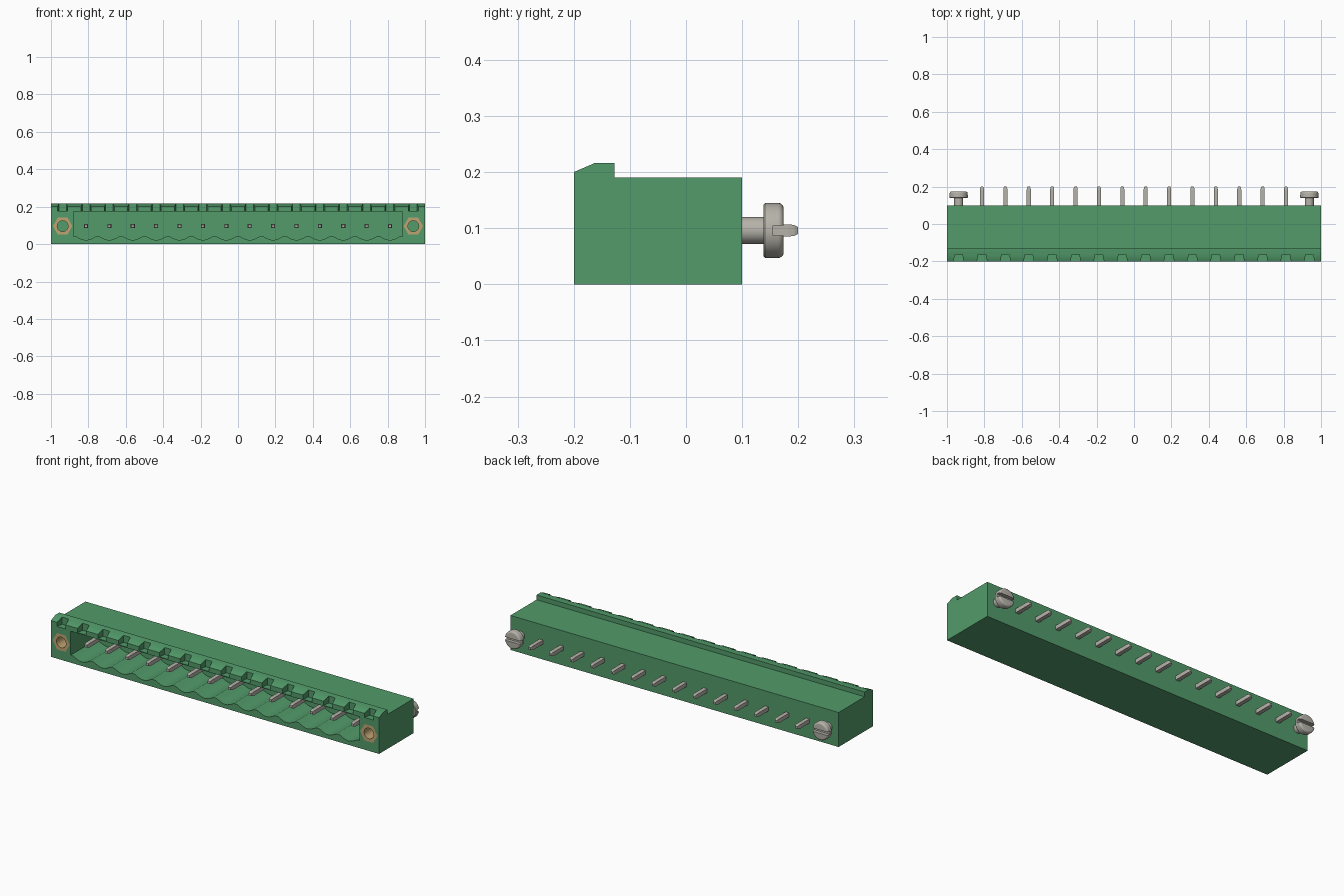
import bpy, bmesh, math

cube = bpy.data.objects.get("Cube")
if cube:
    bpy.data.objects.remove(cube, do_unlink=True)


def material(name, rgb, metallic=0.0):
    m = bpy.data.materials.new(name)
    m.use_nodes = True
    m.diffuse_color = (*rgb, 1)
    m.node_tree.nodes["Principled BSDF"].inputs["Base Color"].default_value = (*rgb, 1)
    return m


GREEN = material("green plastic", (0.084, 0.328, 0.144))
STEEL = material("tinned metal", (0.47, 0.45, 0.40))
BRASS = material("brass", (0.52, 0.37, 0.17))

PITCH = 0.125
AXIS_Z = 0.096
FLANGE_X = 7.5 * PITCH
PIN_XS = [(i - 6.5) * PITCH for i in range(14)]
NOTCH_XS = [-FLANGE_X] + PIN_XS + [FLANGE_X]


def finish(bm, name, mat):
    bmesh.ops.recalc_face_normals(bm, faces=bm.faces)
    mesh = bpy.data.meshes.new(name)
    bm.to_mesh(mesh)
    bm.free()
    mesh.materials.append(mat)
    ob = bpy.data.objects.new(name, mesh)
    bpy.context.collection.objects.link(ob)
    return ob


def prism(bm, points, push):
    """Extrude a closed outline of 3D points along a vector."""
    face = bm.faces.new([bm.verts.new(p) for p in points])
    out = bmesh.ops.extrude_face_region(bm, geom=[face])
    moved = [v for v in out["geom"] if isinstance(v, bmesh.types.BMVert)]
    bmesh.ops.translate(bm, verts=moved, vec=push)


def lathe(bm, profile, sides, x, phase=0.0):
    """Closed solid around the y direction from (radius, y) pairs."""
    rings = []
    for r, y in profile:
        angles = [phase + math.tau * i / sides for i in range(sides)]
        rings.append([bm.verts.new((x + r * math.cos(a), y, AXIS_Z + r * math.sin(a)))
                      for a in angles])
    for lo, hi in zip(rings, rings[1:]):
        for i in range(sides):
            j = (i + 1) % sides
            bm.faces.new((lo[i], lo[j], hi[j], hi[i]))
    bm.faces.new(rings[0])
    bm.faces.new(rings[-1])


def cut(ob, bm, mat):
    """Subtract a temporary solid and bake the result."""
    tool = finish(bm, "cutter", mat)
    tool.hide_render = True
    mod = ob.modifiers.new("cut", "BOOLEAN")
    mod.operation, mod.solver, mod.object = "DIFFERENCE", "EXACT", tool
    deps = bpy.context.evaluated_depsgraph_get()
    baked = bpy.data.meshes.new_from_object(ob.evaluated_get(deps))
    ob.modifiers.clear()
    ob.data = baked
    bpy.data.objects.remove(tool, do_unlink=True)


def smooth(ob, degrees=35):
    bpy.ops.object.select_all(action="DESELECT")
    ob.select_set(True)
    bpy.context.view_layer.objects.active = ob
    bpy.ops.object.shade_smooth_by_angle(angle=math.radians(degrees))


# Housing with raised front lip
bm = bmesh.new()
side = [(-0.2, 0), (0.1, 0), (0.1, 0.19), (-0.127, 0.19),
        (-0.127, 0.216), (-0.163, 0.216), (-0.2, 0.2)]
prism(bm, [(-1, y, z) for y, z in side], (2, 0, 0))
housing = finish(bm, "housing", GREEN)

# Plug cavity with a scalloped floor
bm = bmesh.new()
FLOOR = 0.041
outline = [(0.88, 0.173), (-0.88, 0.173), (-0.88, FLOOR)]
for x in PIN_XS:
    for k in range(9):
        t = k / 4 - 1
        outline.append((x + 0.052 * t, FLOOR - 0.019 * math.cos(t * math.pi / 2)))
outline.append((0.88, FLOOR))
prism(bm, [(x, -0.25, z) for x, z in outline], (0, 0.27, 0))
cut(housing, bm, GREEN)

# Latch notches along the lip
bm = bmesh.new()
for x in NOTCH_XS:
    plan = [(-0.029, -0.21), (0.029, -0.21), (0.02, -0.163), (-0.02, -0.163)]
    prism(bm, [(x + dx, y, 0.177) for dx, y in plan], (0, 0, 0.1))
cut(housing, bm, GREEN)

# Hexagonal nut pockets
bm = bmesh.new()
for x in (-FLANGE_X, FLANGE_X):
    lathe(bm, [(0.052, -0.25), (0.052, -0.12)], 6, x)
cut(housing, bm, GREEN)
smooth(housing, 25)

for label, x in (("right", -FLANGE_X), ("left", FLANGE_X)):
    # Threaded nut in the flange
    bm = bmesh.new()
    lathe(bm, [(0.052, -0.2), (0.052, -0.12)], 6, x)
    nut = finish(bm, label + "_flange_nut", BRASS)
    bm = bmesh.new()
    lathe(bm, [(0.029, -0.25), (0.029, -0.05)], 32, x)
    cut(nut, bm, BRASS)
    smooth(nut)

    # Slotted screw at the back
    bm = bmesh.new()
    profile = [(0.024, 0.09), (0.024, 0.138), (0.046, 0.138), (0.049, 0.141)]
    for k in range(6):
        a = k * math.pi / 10
        profile.append((0.039 + 0.01 * math.cos(a), 0.164 + 0.01 * math.sin(a)))
    lathe(bm, profile, 40, x)
    screw = finish(bm, label + "_screw", STEEL)
    bm = bmesh.new()
    slot = [(0.155, -0.009), (0.2, -0.009), (0.2, 0.009), (0.155, 0.009)]
    prism(bm, [(x - 0.1, y, AXIS_Z + z) for y, z in slot], (0.2, 0, 0))
    cut(screw, bm, STEEL)
    smooth(screw)

# Square contact pins with tapered ends
bm = bmesh.new()
DIAG = math.sqrt(2)
for x in PIN_XS:
    lathe(bm, [(0.007 * DIAG, -0.165), (0.011 * DIAG, -0.15), (0.011 * DIAG, 0.183),
               (0.0095 * DIAG, 0.193), (0.006 * DIAG, 0.2)], 4, x, math.pi / 4)
finish(bm, "contact_pins", STEEL)
